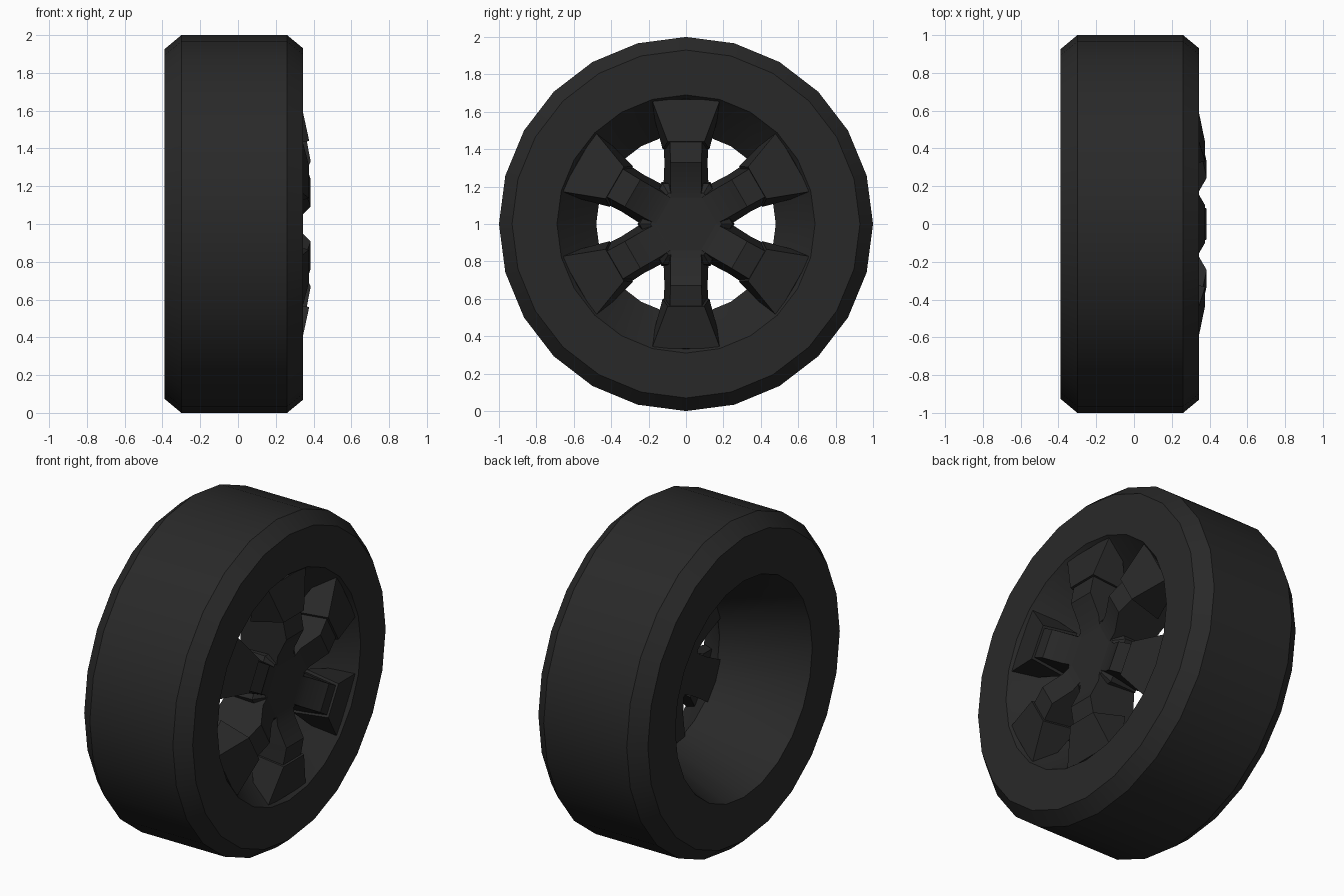
import bpy, bmesh
from math import sin, cos, tau, radians
from mathutils import Matrix

if "Cube" in bpy.data.objects:
    bpy.data.objects.remove(bpy.data.objects["Cube"])

CENTRE_Z = 1.0
black = bpy.data.materials.new("black_rubber")
black.diffuse_color = (0.022, 0.022, 0.022, 1)
black.use_nodes = True
black.node_tree.nodes["Principled BSDF"].inputs["Base Color"].default_value = black.diffuse_color


def finish(bm, name):
    bmesh.ops.recalc_face_normals(bm, faces=bm.faces)
    mesh = bpy.data.meshes.new(name)
    bm.to_mesh(mesh)
    bm.free()
    ob = bpy.data.objects.new(name, mesh)
    bpy.context.collection.objects.link(ob)
    mesh.materials.append(black)
    ob.location.z = CENTRE_Z
    bpy.ops.object.select_all(action='DESELECT')
    ob.select_set(True)
    bpy.context.view_layer.objects.active = ob
    bpy.ops.object.shade_smooth_by_angle(angle=radians(30))
    return ob


def ring(bm, x, r, n, offset=0.0):
    return [bm.verts.new((x, r * sin(tau * i / n + offset), r * cos(tau * i / n + offset)))
            for i in range(n)]


def bridge(bm, a, b):
    n = len(a)
    for i in range(n):
        j = (i + 1) % n
        bm.faces.new((a[i], a[j], b[j], b[i]))


def lathe(name, profile, n, closed=True, offset=0.0):
    bm = bmesh.new()
    rings = [ring(bm, x, r, n, offset) for x, r in profile]
    for a, b in zip(rings, rings[1:]):
        bridge(bm, a, b)
    if closed:
        bridge(bm, rings[-1], rings[0])
    else:
        bm.faces.new(rings[0])
        bm.faces.new(rings[-1])
    return finish(bm, name)


def radial_loft(name, sections, count=6):
    """Sections: (r_front, x_front, half_front, r_back, x_back, half_back), repeated round the axle."""
    bm = bmesh.new()
    for k in range(count):
        rot = Matrix.Rotation(tau * k / count, 3, 'X')
        loops = []
        for rf, xf, wf, rb, xb, wb in sections:
            pts = [(xf, -wf, rf), (xf, wf, rf), (xb, wb, rb), (xb, -wb, rb)]
            loops.append([bm.verts.new(p) for p in pts])
        for a, b in zip(loops, loops[1:]):
            bridge(bm, a, b)
        bm.faces.new(loops[0])
        bm.faces.new(loops[-1])
        for loop in loops:
            for v in loop:
                v.co = rot @ v.co
    return finish(bm, name)


# Tyre with its rim well: tread, bevelled shoulders, waisted bore
lathe("tyre", [(-0.39, 0.925), (-0.30, 1.0), (0.26, 1.0), (0.345, 0.93),
               (0.345, 0.69), (0.325, 0.675), (0.11, 0.48), (0.09, 0.48),
               (-0.39, 0.66)], 24)

# Six-sided hub with corners pointing into the openings
lathe("hub", [(0.10, 0.26), (0.27, 0.25), (0.315, 0.19)], 6, closed=False, offset=tau / 12)

# Spokes swelling outwards from the hub
radial_loft("spokes", [
    (0.14, 0.315, 0.080, 0.14, 0.10, 0.115),
    (0.21, 0.325, 0.083, 0.21, 0.10, 0.120),
    (0.33, 0.385, 0.083, 0.33, 0.10, 0.115),
    (0.45, 0.362, 0.086, 0.50, 0.09, 0.125),
])

# Wedge-shaped clamps joining each spoke to the rim
radial_loft("rim_clamps", [
    (0.44, 0.377, 0.098, 0.40, 0.17, 0.125),
    (0.665, 0.328, 0.183, 0.68, 0.26, 0.200),
])
